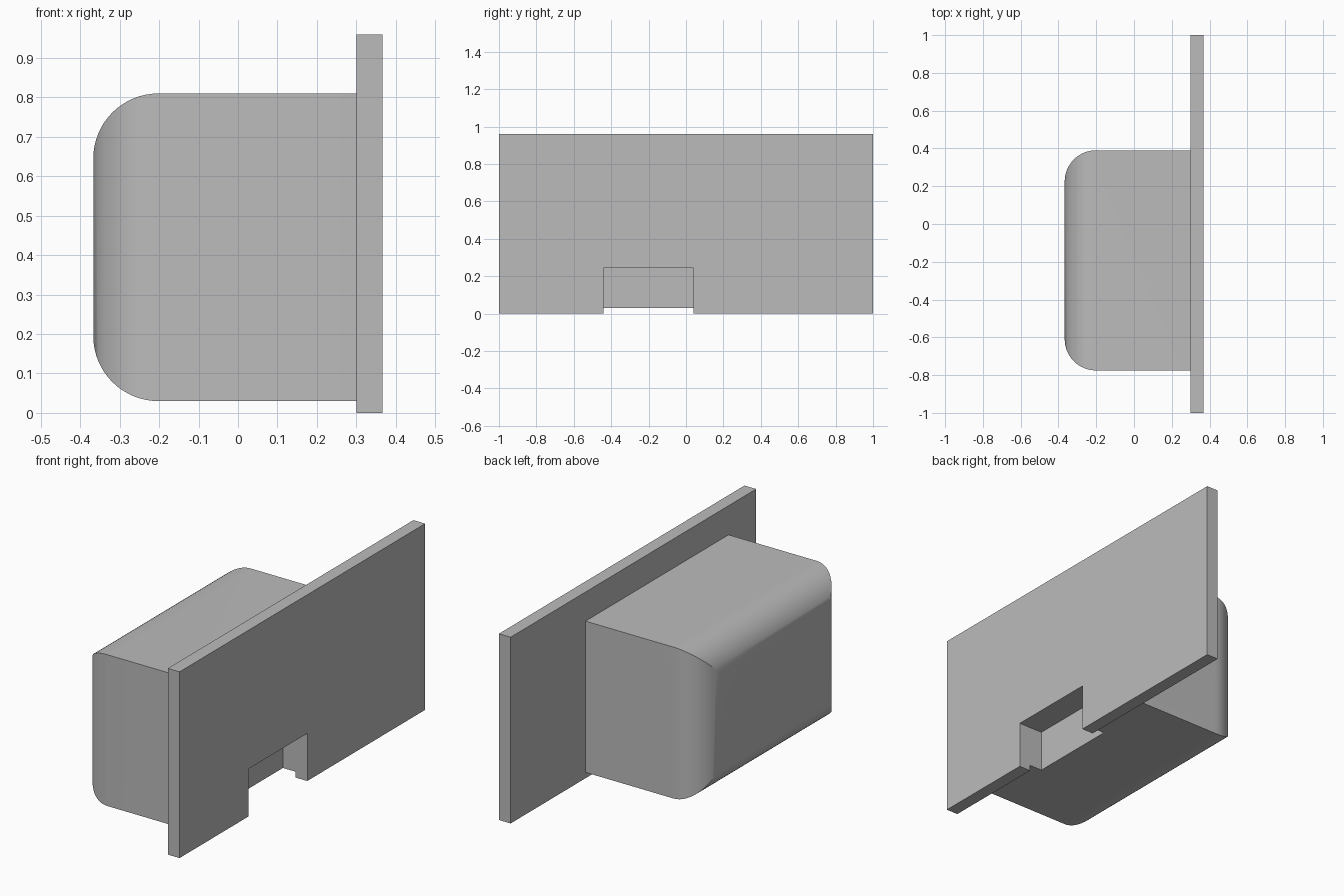
import bpy, bmesh, math
from mathutils import Vector

if "Cube" in bpy.data.objects:
    bpy.data.objects.remove(bpy.data.objects["Cube"])

grey = bpy.data.materials.new("light_grey")
grey.diffuse_color = (0.5, 0.5, 0.5, 1)
grey.use_nodes = True
grey.node_tree.nodes["Principled BSDF"].inputs["Base Color"].default_value = grey.diffuse_color

X0, X1, X2 = -0.367, 0.30, 0.367      # housing outer face, plate back, plate face
Y0, Y1 = -0.775, 0.39                 # housing width
Z0, Z1 = 0.03, 0.81                   # housing height
N0, N1, NZ = -0.44, 0.04, 0.245       # notch width and top
R = 0.165                             # rounding radius


def prism(name, profile, offset, extrude):
    """Extrude a closed outline along a vector."""
    bm = bmesh.new()
    face = bm.faces.new([bm.verts.new(Vector(p) + Vector(offset)) for p in profile])
    new = bmesh.ops.extrude_face_region(bm, geom=[face])["geom"]
    bmesh.ops.translate(bm, vec=extrude, verts=[g for g in new if isinstance(g, bmesh.types.BMVert)])
    bmesh.ops.recalc_face_normals(bm, faces=bm.faces)
    mesh = bpy.data.meshes.new(name)
    bm.to_mesh(mesh)
    bm.free()
    mesh.materials.append(grey)
    obj = bpy.data.objects.new(name, mesh)
    bpy.context.collection.objects.link(obj)
    return obj


def rounded_outline(a, b, steps=16):
    """Outline with two rounded corners on the outer (-x) side; a..b is the other axis."""
    pts = [(X1, a)]
    for centre, start in ((a + R, -90), (b - R, 180)):
        for i in range(steps + 1):
            t = math.radians(start - 90 * i / steps)
            pts.append((X0 + R + R * math.cos(t), centre + R * math.sin(t)))
    return pts + [(X1, b)]


def boolean(obj, tool, operation):
    mod = obj.modifiers.new(operation.lower(), 'BOOLEAN')
    mod.object, mod.operation, mod.solver = tool, operation, 'EXACT'
    bpy.context.view_layer.objects.active = obj
    bpy.ops.object.modifier_apply(modifier=mod.name)
    bpy.data.objects.remove(tool)


# Housing: top-view outline crossed with front-view outline gives mitred roundings
housing = prism("housing", [(x, y, 0) for x, y in rounded_outline(Y0, Y1)],
                (0, 0, Z0), (0, 0, Z1 - Z0))
side = prism("side_profile", [(x, 0, z) for x, z in rounded_outline(Z0, Z1)],
             (0, Y0 - 0.1, 0), (0, Y1 - Y0 + 0.2, 0))
boolean(housing, side, 'INTERSECT')

# Pocket in the housing behind the plate notch
pocket = prism("pocket", [(0, N0, -0.1), (0, N1, -0.1), (0, N1, NZ), (0, N0, NZ)],
               (0.228, 0, 0), (0.2, 0, 0))
boolean(housing, pocket, 'DIFFERENCE')

# Front plate with a notch in its bottom edge
plate = prism("plate", [(0, y, z) for y, z in (
    (-1, 0), (N0, 0), (N0, NZ), (N1, NZ), (N1, 0), (1, 0), (1, 0.96), (-1, 0.96))],
    (X1, 0, 0), (X2 - X1, 0, 0))

# Smooth the roundings, keep hard edges
for obj in (housing, plate):
    bpy.ops.object.select_all(action='DESELECT')
    obj.select_set(True)
    bpy.context.view_layer.objects.active = obj
    bpy.ops.object.shade_smooth_by_angle(angle=math.radians(20))
